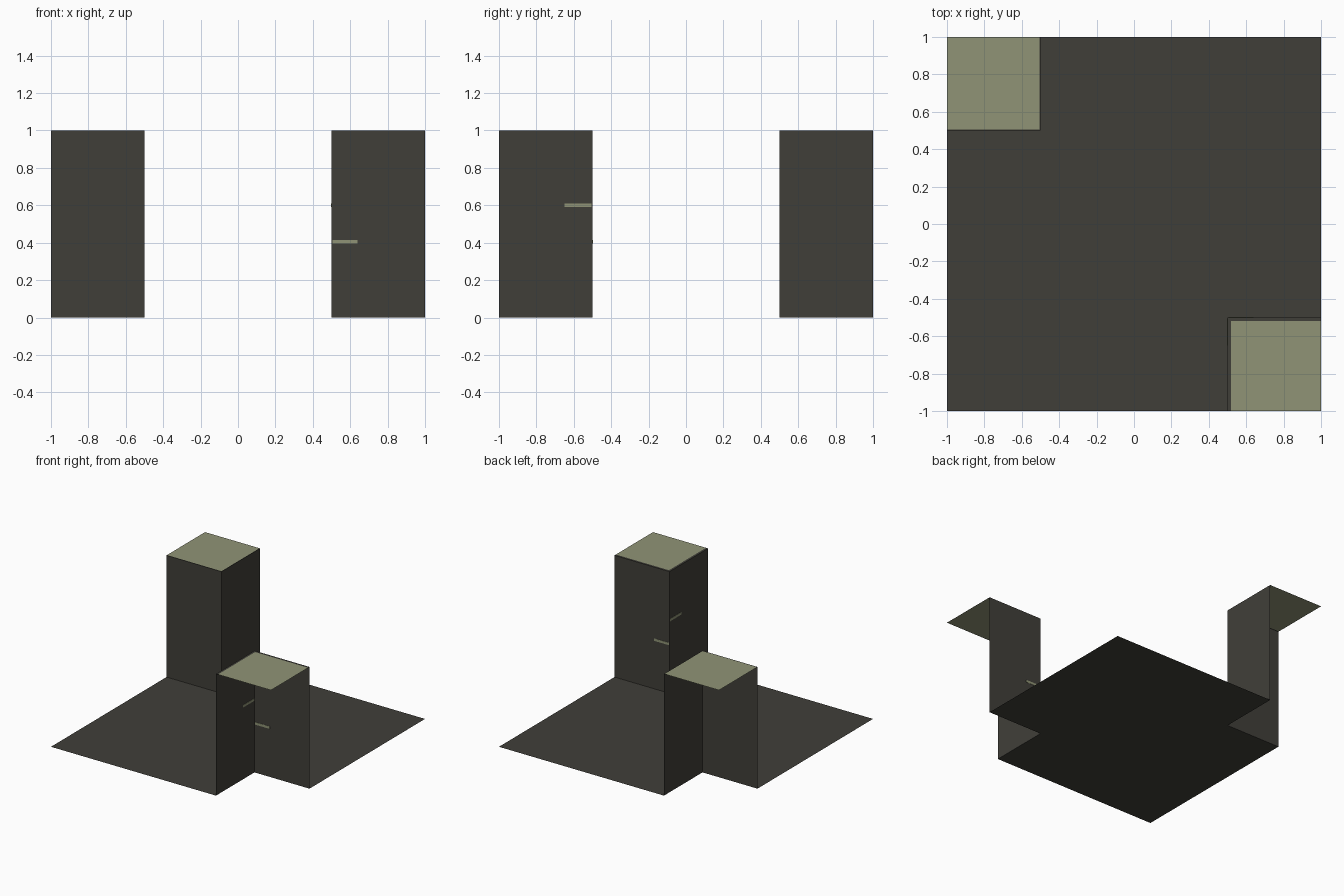
import bpy, bmesh

if "Cube" in bpy.data.objects:
    bpy.data.objects.remove(bpy.data.objects["Cube"])


def material(name, rgb):
    m = bpy.data.materials.new(name)
    lin = [((c / 255 + 0.055) / 1.055) ** 2.4 for c in rgb]
    m.diffuse_color = (*lin, 1)
    m.use_nodes = True
    m.node_tree.nodes["Principled BSDF"].inputs["Base Color"].default_value = m.diffuse_color
    return m


DARK = material("dark stone", (64, 63, 57))
LIGHT = material("pale olive", (144, 148, 118))


def sheet(name, faces, mats):
    """Open flat-faced mesh from a list of (corner points, material index)."""
    bm = bmesh.new()
    for pts, mi in faces:
        bm.faces.new([bm.verts.new(p) for p in pts]).material_index = mi
    bmesh.ops.remove_doubles(bm, verts=bm.verts, dist=1e-5)
    me = bpy.data.meshes.new(name)
    bm.to_mesh(me)
    bm.free()
    for m in mats:
        me.materials.append(m)
    ob = bpy.data.objects.new(name, me)
    bpy.context.collection.objects.link(ob)
    return ob


def plate(name, lo, hi):
    """Thin painted streak set through a wall."""
    bpy.ops.mesh.primitive_cube_add(
        size=1, location=[(a + b) / 2 for a, b in zip(lo, hi)])
    ob = bpy.context.object
    ob.name = name
    ob.scale = [b - a for a, b in zip(lo, hi)]
    ob.data.materials.append(LIGHT)


# Ground sheet, notched where the two corner pillars stand
outline = [(-1, -1), (.5, -1), (.5, -.5), (1, -.5),
           (1, 1), (-.5, 1), (-.5, .5), (-1, .5)]
sheet("ground", [([(x, y, 0) for x, y in outline], 0)], [DARK])


# Corner pillars: two inner walls and a top, outer sides left open
def pillar(name, s, rim):
    def P(x, y, z):
        return (s * x, s * y, z)
    a = .5 + rim
    flip = s < 0  # rotation by 180 degrees keeps winding
    walls = [([P(.5, -1, 0), P(.5, -1, 1), P(.5, -.5, 1), P(.5, -.5, 0)], 0),
             ([P(.5, -.5, 0), P(.5, -.5, 1), P(1, -.5, 1), P(1, -.5, 0)], 0)]
    top = [([P(a, -1, 1), P(1, -1, 1), P(1, -a, 1), P(a, -a, 1)], 1),
           ([P(.5, -1, 1), P(a, -1, 1), P(a, -a, 1), P(.5, -.5, 1)], 0),
           ([P(a, -a, 1), P(1, -a, 1), P(1, -.5, 1), P(.5, -.5, 1)], 0)]
    sheet(name, walls + top, [DARK, LIGHT])


pillar("front_right_pillar", 1, .018)
pillar("back_left_pillar", -1, .005)

# Pale streaks on the front right pillar walls
plate("front_streak", (.505, -.502, .395), (.64, -.498, .415))
plate("side_streak", (.498, -.65, .59), (.502, -.505, .61))
